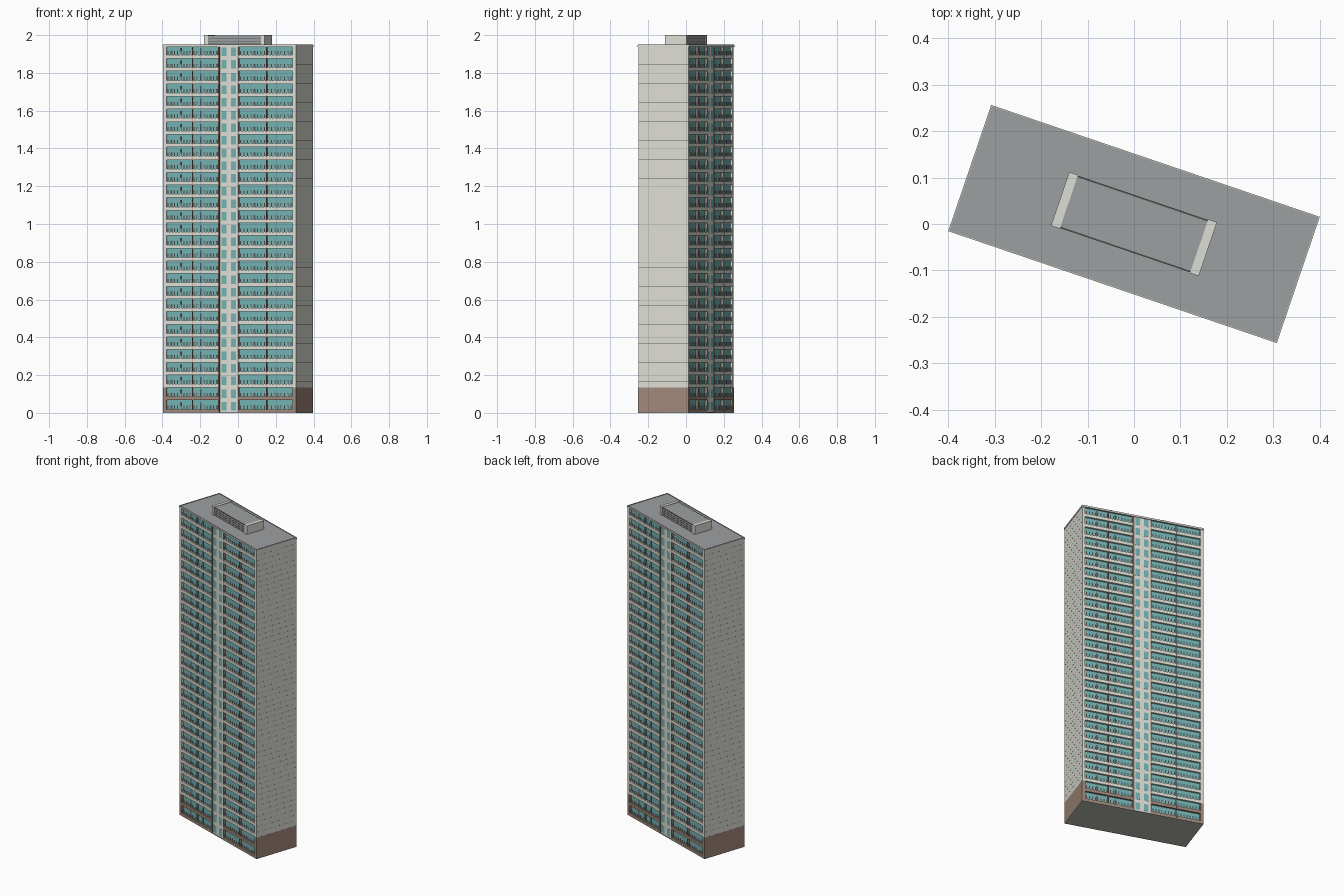
import bpy, bmesh, math
from mathutils import Matrix, Vector

if "Cube" in bpy.data.objects:
    bpy.data.objects.remove(bpy.data.objects["Cube"])

ANGLE = math.radians(-18.8)      # whole tower is turned about z
FLOORS, H = 29, 0.067            # storeys and storey height
HX, HY = 0.3735, 0.1435          # half length and half depth at the roof trim
WALL_Y = 0.127                   # recessed balcony wall
TOP = FLOORS * H
BASE = 2 * H


def material(name, r, g, b):
    m = bpy.data.materials.new(name)
    m.diffuse_color = (r, g, b, 1)
    m.use_nodes = True
    m.node_tree.nodes["Principled BSDF"].inputs["Base Color"].default_value = m.diffuse_color
    return m


BEIGE = material("beige concrete", .73, .73, .67)
BROWN = material("brown base", .35, .245, .19)
TEAL = material("teal glass", .17, .44, .45)
ROOF = material("roof grey", .335, .35, .355)
DARK = material("dark grey", .11, .11, .105)
WHITE = material("pale railing", .80, .81, .77)
UNDER = material("underside grey", .50, .49, .45)

parts = {}


def box(name, mat, x0, x1, y0, y1, z0, z1):
    """Add one box to the named part."""
    if name not in parts:
        parts[name] = (bmesh.new(), mat)
    size = Vector((abs(x1 - x0), abs(y1 - y0), abs(z1 - z0)))
    mid = Vector((x0 + x1, y0 + y1, z0 + z1)) / 2
    bmesh.ops.create_cube(parts[name][0], size=1,
                          matrix=Matrix.Translation(mid) @ Matrix.Diagonal(size).to_4x4())


def both(name, mat, x0, x1, y0, y1, z0, z1):
    """Add a box on the front facade and its half-turn copy on the back."""
    box(name, mat, x0, x1, -y1, -y0, z0, z1)
    box(name, mat, -x1, -x0, y0, y1, z0, z1)


# Main body, underside and end walls
box("tower_core", BEIGE, -.36, .36, -WALL_Y, WALL_Y, .004, TOP)
box("ground_slab", UNDER, -.3715, .3715, -.141, .141, 0, .004)
for s in (-1, 1):
    box("end_walls", BEIGE, s * .353, s * .371, -.1405, .1405, BASE, TOP)
    box("end_wall_bases", BROWN, s * .353, s * .3715, -.141, .141, .003, BASE)
    for f in range(5, FLOORS * 2):
        z = f * H / 2
        box("panel_joints", DARK, s * .370, s * .3713, -.14, .14, z, z + .0006)

# Central stair strip with paired windows and brown fins beside it
both("stair_strip", BEIGE, -.055, .047, .12, .138, .004, TOP)
for x in (-.060, .049):
    both("stair_fins", BROWN, x - .0025, x + .0025, .12, .1412, .004, TOP)

# Balcony bays: (left, right) on the front facade
BAYS = [(-.353, -.2105), (-.2075, -.063), (.052, .2045), (.2075, .353)]
for x in (-.209, .206):
    both("balcony_dividers", BROWN, x - .0015, x + .0015, .12, .1395, .004, TOP)

for f in range(FLOORS):
    z = f * H
    band = ("base_balcony_bands", BROWN) if f < 2 else ("balcony_bands", BEIGE)
    # Stair windows
    for x in (-.031, .021):
        both("stair_windows", TEAL, x - .014, x + .014, .137, .1386, z + .013, z + .058)
    for i, (x0, x1) in enumerate(BAYS):
        w = x1 - x0
        # Floor slab and solid front band
        both(*band, x0, x1, .12, .1405, max(z, .004), z + .019)
        # Glazing in the recess, with a slim door post on the left bays
        both("balcony_glazing", TEAL, x0 + .003, x1 - .003, .126, .1285, z + .019, z + H)
        if i < 2:
            d = x0 + w * (.53 if i == 0 else .3)
            both("balcony_doors", DARK, d - .004, d + .004, .126, .1292, z + .019, z + .056)
        # Pale railing panels
        n = 8
        for k in range(n):
            c = x0 + w * (k + .5) / n
            both("railing_bars", WHITE, c - .0032, c + .0032, .1385, .1395, z + .018, z + .039)

# Roof slab and edge trim
box("roof_slab", ROOF, -.370, .370, -.140, .140, TOP - .004, TOP + .003)
for s in (-1, 1):
    box("roof_trim", BEIGE, s * .3685, s * HX, -HY, HY, TOP - .006, TOP + .004)
    box("roof_trim", BEIGE, -HX, HX, s * .1385, s * HY, TOP - .006, TOP + .004)
    box("roof_coping", ROOF, s * .3685, s * .3715, -.1415, .1415, TOP + .003, TOP + .006)
    box("roof_coping", ROOF, -.3715, .3715, s * .1385, s * .1415, TOP + .003, TOP + .006)

# Rooftop plant room: thick end walls, flat roof, slatted long sides
box("plant_room", ROOF, -.150, .150, -.057, .057, TOP, 1.998)
for s in (-1, 1):
    box("plant_room_ends", BEIGE, s * .148, s * .168, -.061, .061, TOP, 2.0)
    box("plant_room_edge", DARK, -.148, .148, s * .056, s * .0595, 1.994, 1.9985)
    for i in range(3):
        z = TOP + .012 + i * .0125
        box("plant_room_slats", DARK, -.148, .148, s * .056, s * .0582, z, z + .002)

# Turn every part into an object
for name, (bm, mat) in parts.items():
    mesh = bpy.data.meshes.new(name)
    bm.to_mesh(mesh)
    bm.free()
    mesh.materials.append(mat)
    ob = bpy.data.objects.new(name, mesh)
    ob.rotation_euler.z = ANGLE
    bpy.context.collection.objects.link(ob)
